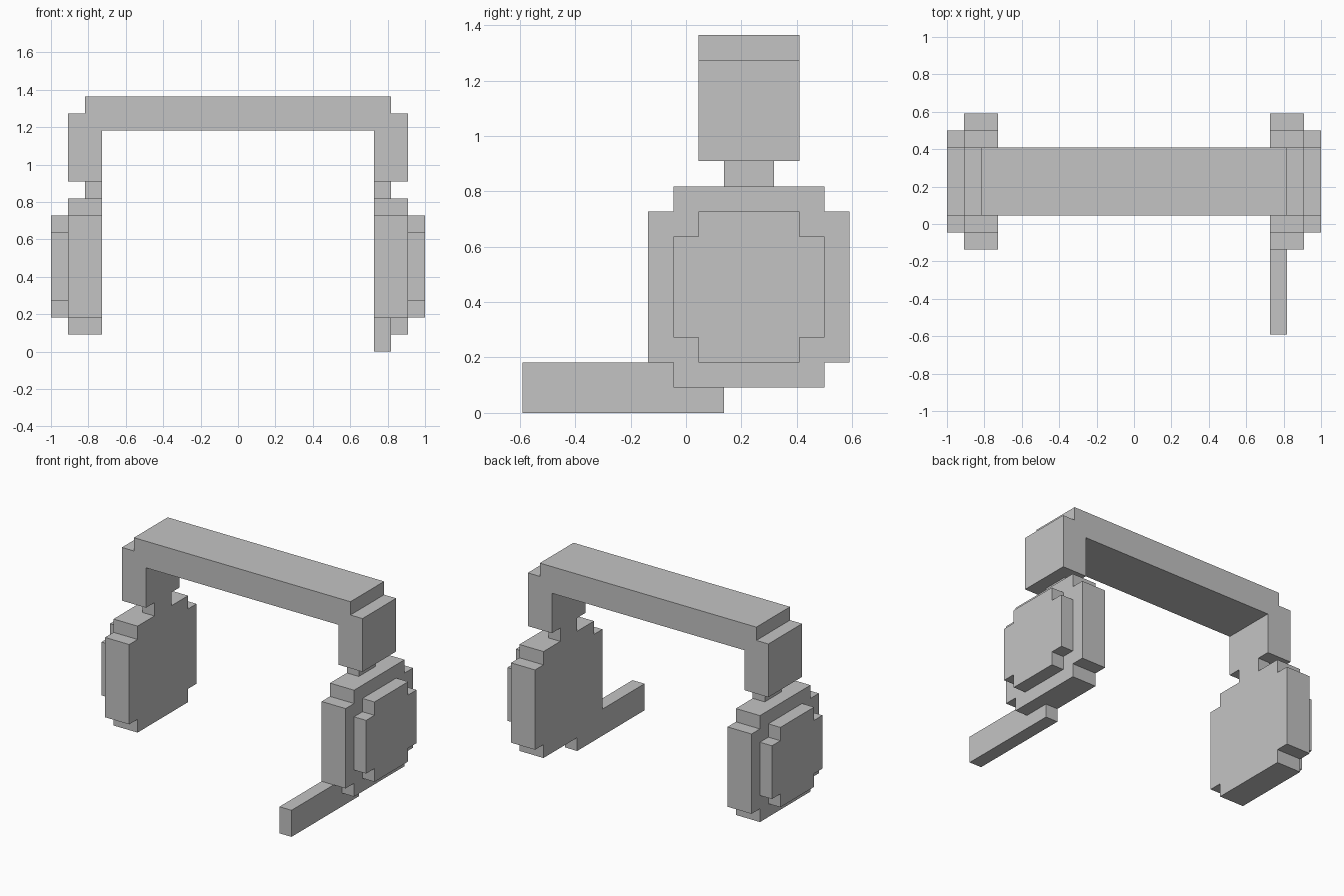
import bpy
import bmesh

cube = bpy.data.objects.get("Cube")
if cube:
    bpy.data.objects.remove(cube, do_unlink=True)

U = 1 / 11  # one block of the grid the model is built on

grey = bpy.data.materials.new("light grey")
grey.use_nodes = True
grey.diffuse_color = (0.55, 0.55, 0.55, 1)
grey.node_tree.nodes["Principled BSDF"].inputs["Base Color"].default_value = grey.diffuse_color


def extrude_profile(name, points, vector, mirror=False):
    """Extrude a flat outline (in blocks) along a vector, optionally mirrored in x."""
    bm = bmesh.new()
    face = bm.faces.new([bm.verts.new(p) for p in points])
    result = bmesh.ops.extrude_face_region(bm, geom=[face])
    moved = [v for v in result["geom"] if isinstance(v, bmesh.types.BMVert)]
    bmesh.ops.translate(bm, verts=moved, vec=vector)
    bmesh.ops.scale(bm, verts=bm.verts, vec=(U, U, U))
    bmesh.ops.recalc_face_normals(bm, faces=bm.faces)
    mesh = bpy.data.meshes.new(name)
    bm.to_mesh(mesh)
    bm.free()
    mesh.materials.append(grey)
    obj = bpy.data.objects.new(name, mesh)
    bpy.context.collection.objects.link(obj)
    if mirror:
        mod = obj.modifiers.new("mirror", "MIRROR")
        mod.use_mirror_merge = False
    return obj


def side_part(name, outline, x0, x1, mirror=True):
    """Plate with a (y, z) outline between two x positions."""
    return extrude_profile(name, [(x0, y, z) for y, z in outline], (x1 - x0, 0, 0), mirror)


def rectangle(y0, y1, z0, z1):
    return [(y0, z0), (y1, z0), (y1, z1), (y0, z1)]


def notched(y0, y1, z0, z1):
    """Rectangle with a one-block notch at each corner."""
    return [(y0 + 1, z0), (y1 - 1, z0), (y1 - 1, z0 + 1), (y1, z0 + 1),
            (y1, z1 - 1), (y1 - 1, z1 - 1), (y1 - 1, z1), (y0 + 1, z1),
            (y0 + 1, z1 - 1), (y0, z1 - 1), (y0, z0 + 1), (y0 + 1, z0 + 1)]


# Headband: stepped arch outline in x and z
half = [(9, 15), (9, 14), (10, 14), (10, 10), (8, 10), (8, 13)]
arch = half + [(-x, z) for x, z in reversed(half)]
extrude_profile("headband", [(x, 0.5, z) for x, z in arch], (0, 4, 0))

# Ear pieces, mirrored to both sides
side_part("ear_cup_connector", rectangle(1.5, 3.5, 9, 10), 8, 9)
side_part("ear_cup", notched(-1.5, 6.5, 1, 9), 8, 10)
side_part("ear_cup_cover", notched(-0.5, 5.5, 2, 8), 10, 11)

# Microphone arm, left side only, fitted under the ear cup
arm = [(-6.5, 0), (1.5, 0), (1.5, 1), (-0.5, 1), (-0.5, 2), (-6.5, 2)]
side_part("microphone_arm", arm, 8, 9, mirror=False)
